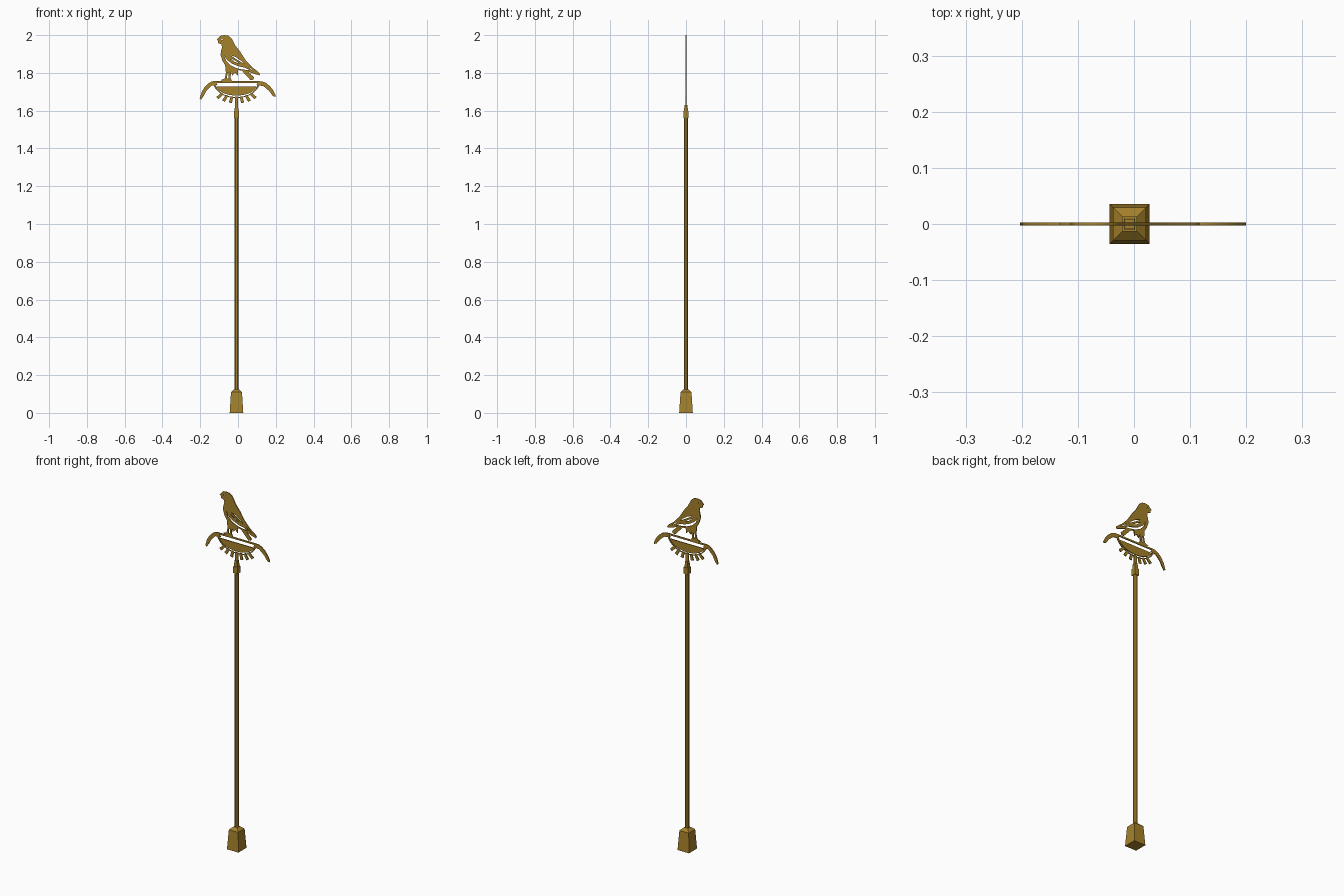
import bpy, bmesh, math

CX = -0.008          # pole axis
CZ = 1.756           # flat top of the bowl-shaped frame
brass = bpy.data.materials.new("aged_brass")
brass.diffuse_color = (0.376, 0.220, 0.024, 1)


def lofted(name, sections, n):
    """Straight-sided solid: sections are (z, half width across flats)."""
    bm = bmesh.new()
    rings = []
    for z, h in sections:
        r = h / math.cos(math.pi / n)
        rings.append([bm.verts.new((CX + r * math.cos(a), r * math.sin(a), z))
                      for a in (2 * math.pi * (i + 0.5) / n for i in range(n))])
    for lo, hi in zip(rings, rings[1:]):
        for i in range(n):
            j = (i + 1) % n
            bm.faces.new((lo[i], lo[j], hi[j], hi[i]))
    bm.faces.new(rings[0][::-1])
    bm.faces.new(rings[-1])
    me = bpy.data.meshes.new(name)
    bm.to_mesh(me)
    bm.free()
    me.materials.append(brass)
    ob = bpy.data.objects.new(name, me)
    bpy.context.collection.objects.link(ob)


def plate(name, outline, holes=()):
    """Thin upright sheet cut from an x,z outline with holes."""
    cu = bpy.data.curves.new(name + "_profile", 'CURVE')
    cu.dimensions = '2D'
    cu.fill_mode = 'BOTH'
    cu.extrude = 0.0025
    for pts in (outline, *holes):
        sp = cu.splines.new('POLY')
        sp.points.add(len(pts) - 1)
        for p, (x, z) in zip(sp.points, pts):
            p.co = (x, z, 0, 1)
        sp.use_cyclic_u = True
    tmp = bpy.data.objects.new(name + "_tmp", cu)
    bpy.context.collection.objects.link(tmp)
    dg = bpy.context.evaluated_depsgraph_get()
    me = bpy.data.meshes.new_from_object(tmp.evaluated_get(dg))
    bpy.data.objects.remove(tmp)
    me.materials.clear()
    me.materials.append(brass)
    ob = bpy.data.objects.new(name, me)
    ob.rotation_euler = (math.pi / 2, 0, 0)
    bpy.context.collection.objects.link(ob)


def half_ellipse(a, b, top, n=28):
    return [(CX + a * math.cos(math.pi * i / n), top - b * math.sin(math.pi * i / n))
            for i in range(n + 1)]


def bar(name, p, q, w0, w1):
    dx, dz = q[0] - p[0], q[1] - p[1]
    d = math.hypot(dx, dz)
    nx, nz = -dz / d / 2, dx / d / 2
    plate(name, [(p[0] + nx * w0, p[1] + nz * w0), (q[0] + nx * w1, q[1] + nz * w1),
                 (q[0] - nx * w1, q[1] - nz * w1), (p[0] - nx * w0, p[1] - nz * w0)])


# Foot, pole and collar
lofted("foot", [(0, 0.036), (0.11, 0.029), (0.125, 0.012)], 4)
lofted("pole", [(0.12, 0.011), (1.565, 0.011)], 8)
lofted("collar", [(1.56, 0.013), (1.597, 0.013)], 4)
lofted("collar_top", [(1.597, 0.010), (1.63, 0.0085)], 4)

# Bowl-shaped frame with the inner half disc, stem and rays
plate("bowl_frame", half_ellipse(0.124, 0.089, CZ), [half_ellipse(0.112, 0.076, CZ - 0.009)])
plate("bowl_disc", half_ellipse(0.110, 0.062, CZ - 0.014)[2:-2])
bar("stem", (CX, 1.61), (CX, 1.675), 0.018, 0.018)
for side in (-1, 1):
    for k, deg in enumerate((50, 64, 78)):
        c, s = math.cos(math.radians(deg)), math.sin(math.radians(deg))
        bar("ray", (CX + side * 0.114 * c, CZ - 0.083 * s),
            (CX + side * 0.157 * c, CZ - 0.117 * s), 0.013, 0.017)

# Drooping side arms
plate("left_arm", [(-0.12, 1.756), (-0.14, 1.754), (-0.157, 1.745), (-0.176, 1.726), (-0.192, 1.70),
                   (-0.203, 1.665), (-0.196, 1.658), (-0.185, 1.672), (-0.167, 1.705),
                   (-0.14, 1.732), (-0.108, 1.735)])
plate("right_arm", [(0.108, 1.756), (0.128, 1.755), (0.148, 1.747), (0.169, 1.73), (0.187, 1.707),
                    (0.20, 1.68), (0.197, 1.673), (0.185, 1.677), (0.165, 1.704),
                    (0.135, 1.73), (0.098, 1.735)])

# Perched bird with cut-out wing lines and eye
bird = [(-0.113, 1.976), (-0.104, 1.984), (-0.094, 1.996), (-0.074, 2.0), (-0.052, 1.997),
        (-0.035, 1.984), (-0.026, 1.968), (-0.014, 1.945), (0.012, 1.912), (0.04, 1.868),
        (0.075, 1.83), (0.108, 1.805), (0.117, 1.795), (0.113, 1.787), (0.085, 1.795),
        (0.056, 1.806), (0.07, 1.79), (0.086, 1.775), (0.08, 1.764), (0.066, 1.762),
        (0.02, 1.812), (0.0, 1.815), (-0.001, 1.785), (-0.016, 1.80), (-0.031, 1.785),
        (-0.036, 1.808), (-0.04, 1.772), (-0.03, 1.755), (-0.075, 1.755), (-0.092, 1.762),
        (-0.07, 1.77), (-0.064, 1.80), (-0.068, 1.84), (-0.083, 1.865), (-0.092, 1.895),
        (-0.09, 1.918), (-0.084, 1.935), (-0.088, 1.952), (-0.105, 1.958), (-0.106, 1.97)]
wing_gap = [(-0.074, 1.895), (-0.058, 1.868), (-0.03, 1.848), (0.005, 1.834), (0.036, 1.828),
            (0.062, 1.815), (0.03, 1.817), (-0.005, 1.824), (-0.038, 1.839), (-0.062, 1.862)]
feather_gap = [(-0.04, 1.893), (-0.012, 1.884), (0.02, 1.862), (0.034, 1.848),
               (0.012, 1.86), (-0.015, 1.876)]
feather_gap_low = [(-0.045, 1.879), (-0.018, 1.867), (0.008, 1.849), (-0.016, 1.858)]
tail_gap = [(0.05, 1.838), (0.07, 1.823), (0.09, 1.807), (0.068, 1.819)]
leg_gap = [(-0.056, 1.80), (-0.049, 1.80), (-0.05, 1.77), (-0.058, 1.77)]
eye = [(-0.085 + 0.005 * math.cos(i * math.pi / 4), 1.978 + 0.004 * math.sin(i * math.pi / 4))
       for i in range(8)]
plate("bird", bird, [wing_gap, feather_gap, feather_gap_low, tail_gap, leg_gap, eye])
